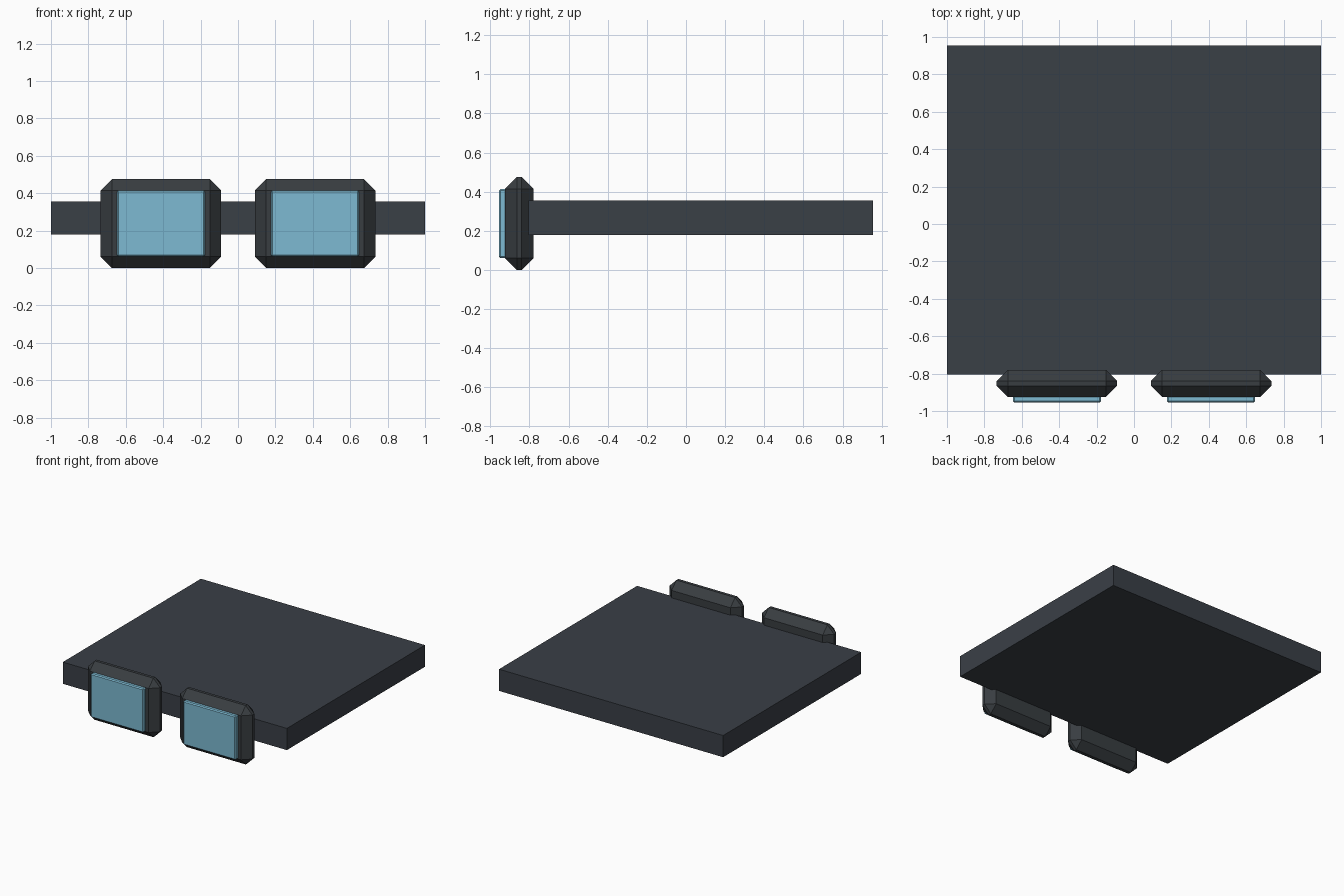
import bpy
import bmesh
from mathutils import Vector

cube = bpy.data.objects.get("Cube")
if cube:
    bpy.data.objects.remove(cube, do_unlink=True)


def make_material(name, rgb):
    mat = bpy.data.materials.new(name)
    mat.use_nodes = True
    color = (*rgb, 1.0)
    mat.diffuse_color = color
    mat.node_tree.nodes["Principled BSDF"].inputs["Base Color"].default_value = color
    return mat


def make_box(name, low, high, mat, chamfer=0.0):
    """Box between two corners, with optional flat chamfers on every edge."""
    low, high = Vector(low), Vector(high)
    center, size = (low + high) / 2, high - low
    bm = bmesh.new()
    bmesh.ops.create_cube(bm, size=1.0)
    bmesh.ops.scale(bm, vec=size, verts=bm.verts)
    if chamfer:
        bmesh.ops.bevel(bm, geom=bm.edges[:], offset=chamfer, segments=1,
                        affect='EDGES', clamp_overlap=True)
    mesh = bpy.data.meshes.new(name)
    bm.to_mesh(mesh)
    bm.free()
    mesh.materials.append(mat)
    obj = bpy.data.objects.new(name, mesh)
    obj.location = center
    bpy.context.collection.objects.link(obj)
    return obj


slab_grey = make_material("slate_grey", (0.042, 0.050, 0.062))
frame_grey = make_material("charcoal_grey", (0.040, 0.047, 0.053))
glass_blue = make_material("pale_blue_glass", (0.205, 0.491, 0.645))

# Flat main slab
make_box("slab", (-1, -0.805, 0.18), (1, 0.955, 0.355), slab_grey)

# Two chamfered frames on the front edge, each with a raised glass pane
for side, x in (("right", -0.412), ("left", 0.412)):
    make_box(side + "_frame", (x - 0.322, -0.925, 0), (x + 0.322, -0.78, 0.475),
             frame_grey, 0.06)
    make_box(side + "_glass", (x - 0.235, -0.955, 0.06), (x + 0.235, -0.90, 0.415),
             glass_blue, 0.008)
